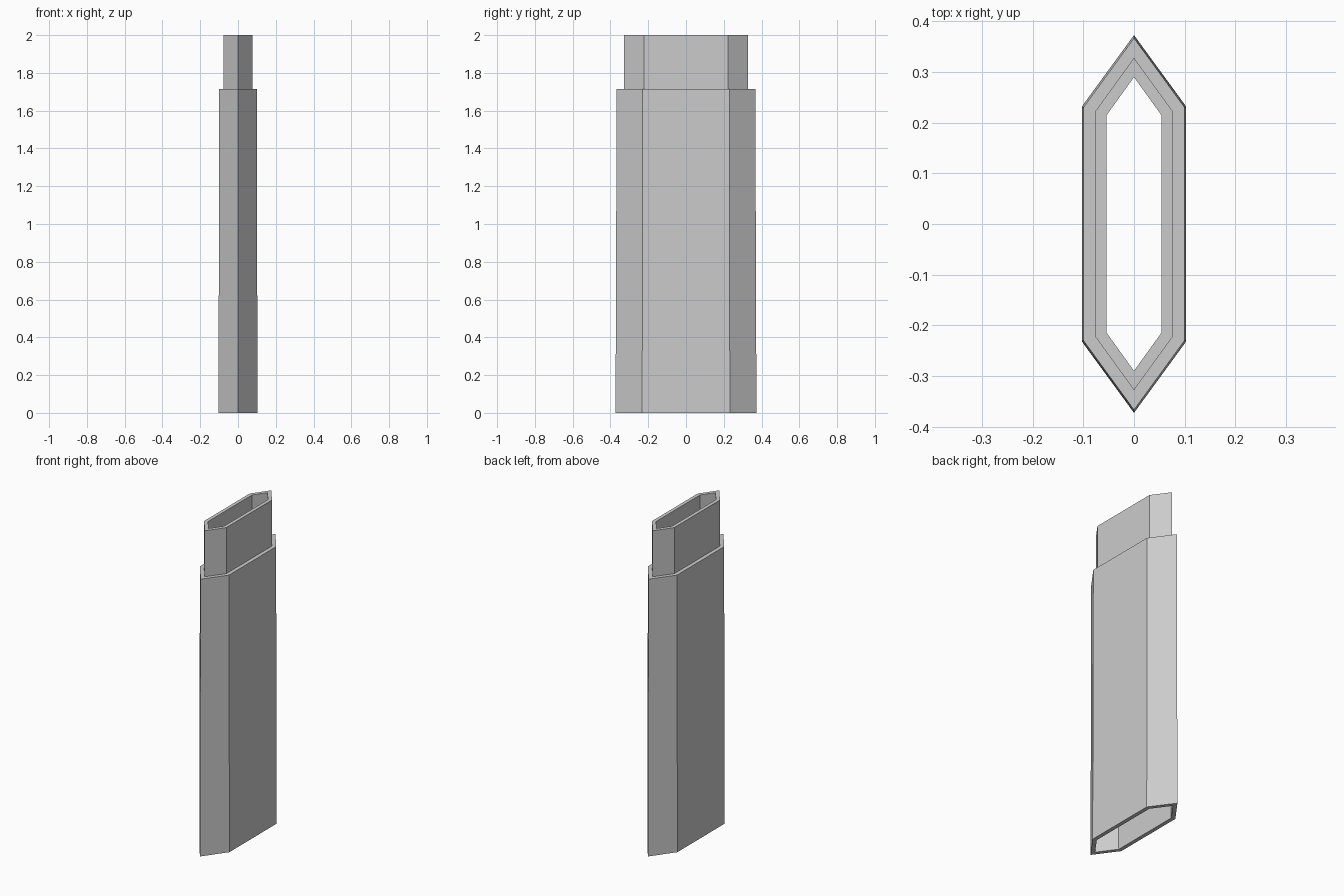
import bpy
import bmesh

cube = bpy.data.objects.get("Cube")
if cube:
    bpy.data.objects.remove(cube, do_unlink=True)

grey = bpy.data.materials.new("plain grey")
grey.use_nodes = True
colour = (0.6, 0.6, 0.6, 1)
grey.diffuse_color = colour
grey.node_tree.nodes["Principled BSDF"].inputs["Base Color"].default_value = colour


def hexagon(bm, half_width, corner, tip, z):
    """Stretched hexagon with its points at the front and back."""
    outline = [(half_width, -corner), (half_width, corner), (0, tip),
               (-half_width, corner), (-half_width, -corner), (0, -tip)]
    return [bm.verts.new((x, y, z)) for x, y in outline]


def hex_tube(name, sections):
    """Closed wall running through a loop of hexagons: outside up, inside down."""
    bm = bmesh.new()
    rings = [hexagon(bm, *section) for section in sections]
    for a, b in zip(rings, rings[1:] + rings[:1]):
        for i in range(6):
            j = (i + 1) % 6
            bm.faces.new((a[i], a[j], b[j], b[i]))
    bmesh.ops.recalc_face_normals(bm, faces=bm.faces)
    mesh = bpy.data.meshes.new(name)
    bm.to_mesh(mesh)
    bm.free()
    mesh.materials.append(grey)
    obj = bpy.data.objects.new(name, mesh)
    bpy.context.collection.objects.link(obj)
    return obj


# Slightly tapered sleeve, open at both ends
hex_tube("outer_sleeve", [
    (0.103, 0.232, 0.373, 0), (0.1, 0.23, 0.367, 1.715),
    (0.076, 0.223, 0.328, 1.715), (0.079, 0.225, 0.334, 0)])

# Narrower neck seated in the top of the sleeve
hex_tube("neck", [
    (0.076, 0.223, 0.328, 1.715), (0.076, 0.223, 0.328, 2),
    (0.054, 0.215, 0.29, 2), (0.054, 0.215, 0.29, 1.715)])
